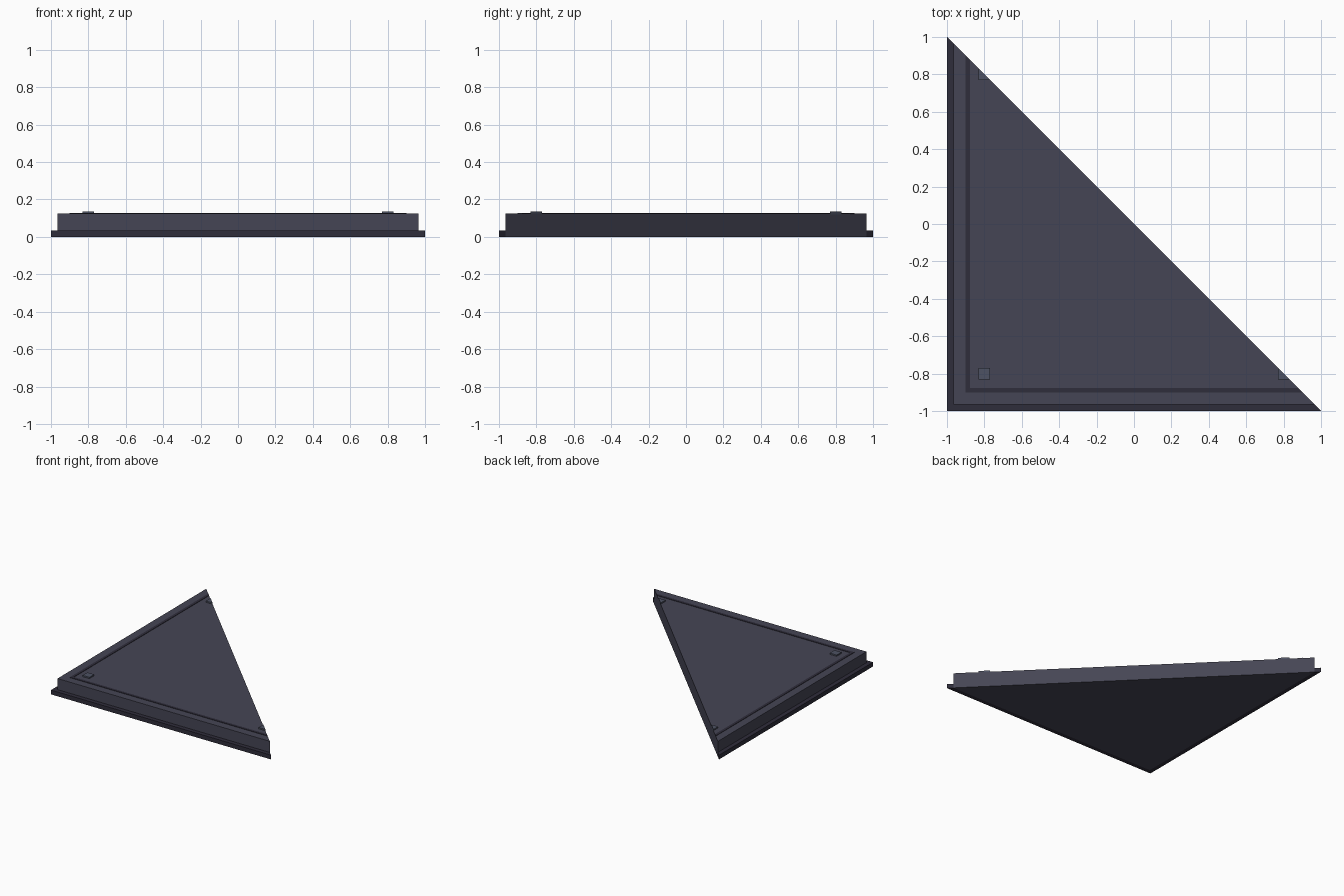
import bpy, bmesh

if "Cube" in bpy.data.objects:
    bpy.data.objects.remove(bpy.data.objects["Cube"])


def material(name, rgb):
    m = bpy.data.materials.new(name)
    m.diffuse_color = (*rgb, 1)
    m.use_nodes = True
    m.node_tree.nodes["Principled BSDF"].inputs["Base Color"].default_value = m.diffuse_color
    return m


def prism(name, outline, z0, z1, mat):
    """Extrude a counter-clockwise outline from z0 to z1."""
    bm = bmesh.new()
    face = bm.faces.new([bm.verts.new((x, y, z0)) for x, y in outline])
    ext = bmesh.ops.extrude_face_region(bm, geom=[face], use_keep_orig=True)
    for v in ext["geom"]:
        if isinstance(v, bmesh.types.BMVert):
            v.co.z = z1
    bmesh.ops.recalc_face_normals(bm, faces=bm.faces)
    mesh = bpy.data.meshes.new(name)
    bm.to_mesh(mesh)
    bm.free()
    mesh.materials.append(mat)
    ob = bpy.data.objects.new(name, mesh)
    bpy.context.collection.objects.link(ob)
    return ob


def corner_band(a, b):
    """L-shaped band along the two legs, mitred by the diagonal x + y = 0."""
    return [(-a, -a), (a, -a), (b, -b), (-b, -b), (-b, b), (-a, a)]


slab_mat = material("slab_grey", (0.06, 0.06, 0.09))
dark_mat = material("dark_trim", (0.028, 0.026, 0.043))
stud_mat = material("stud_grey", (0.075, 0.085, 0.125))

# Main triangular slab, flush with the diagonal
prism("floor_slab", [(-.965, -.965), (.965, -.965), (-.965, .965)], 0, .126, slab_mat)

# Low dark skirting around the two legs
prism("base_skirt", corner_band(1, .965), 0, .035, dark_mat)

# Thin inlaid line on the top
prism("trim_line", corner_band(.9, .878), .12, .129, dark_mat)

# Corner studs: one whole, two cut by the diagonal
r, c = .031, .8
prism("corner_stud", [(-c - r, -c - r), (-c + r, -c - r), (-c + r, -c + r), (-c - r, -c + r)],
      .12, .137, stud_mat)
for name, s in (("right_stud", 1), ("back_stud", -1)):
    x, y = s * c, -s * c
    prism(name, [(x - r, y - r), (x + r, y - r), (x - r, y + r)], .12, .137, stud_mat)
